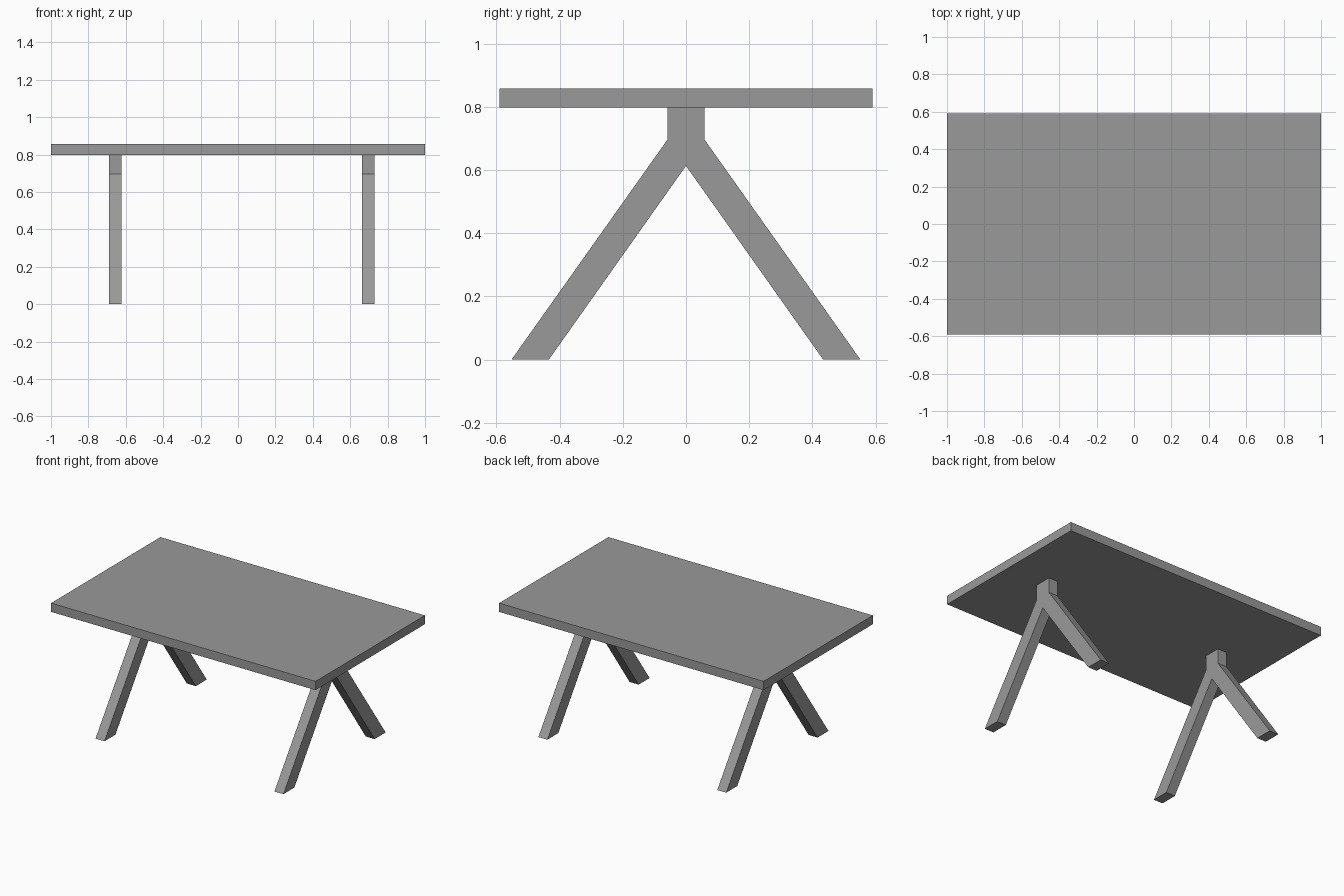
import bpy
import bmesh

if "Cube" in bpy.data.objects:
    bpy.data.objects.remove(bpy.data.objects["Cube"])

TOP_Z, UNDER_Z = 0.858, 0.798

# Dark grey finish shared by all parts
finish = bpy.data.materials.new("dark_grey")
finish.diffuse_color = (0.32, 0.32, 0.32, 1)
finish.use_nodes = True
finish.node_tree.nodes["Principled BSDF"].inputs["Base Color"].default_value = finish.diffuse_color


def extrude_x(name, profile, x0, x1):
    """Closed prism from a (y, z) profile, extruded from x0 to x1."""
    bm = bmesh.new()
    face = bm.faces.new([bm.verts.new((x0, y, z)) for y, z in profile])
    new = bmesh.ops.extrude_face_region(bm, geom=[face])["geom"]
    verts = [v for v in new if isinstance(v, bmesh.types.BMVert)]
    bmesh.ops.translate(bm, verts=verts, vec=(x1 - x0, 0, 0))
    bmesh.ops.recalc_face_normals(bm, faces=bm.faces)
    mesh = bpy.data.meshes.new(name)
    bm.to_mesh(mesh)
    bm.free()
    mesh.materials.append(finish)
    obj = bpy.data.objects.new(name, mesh)
    bpy.context.collection.objects.link(obj)
    return obj


# Tabletop slab
extrude_x("tabletop", [(-0.59, UNDER_Z), (0.59, UNDER_Z),
                       (0.59, TOP_Z), (-0.59, TOP_Z)], -1, 1)

# Forked trestle legs: half outline mirrored around the crotch point
half = [(0.434, 0), (0.552, 0), (0.058, 0.697), (0.058, UNDER_Z)]
fork = [(0, 0.613)] + half + [(-y, z) for y, z in reversed(half)]
for name, x0 in (("left_trestle", -0.691), ("right_trestle", 0.662)):
    extrude_x(name, fork, x0, x0 + 0.068)
